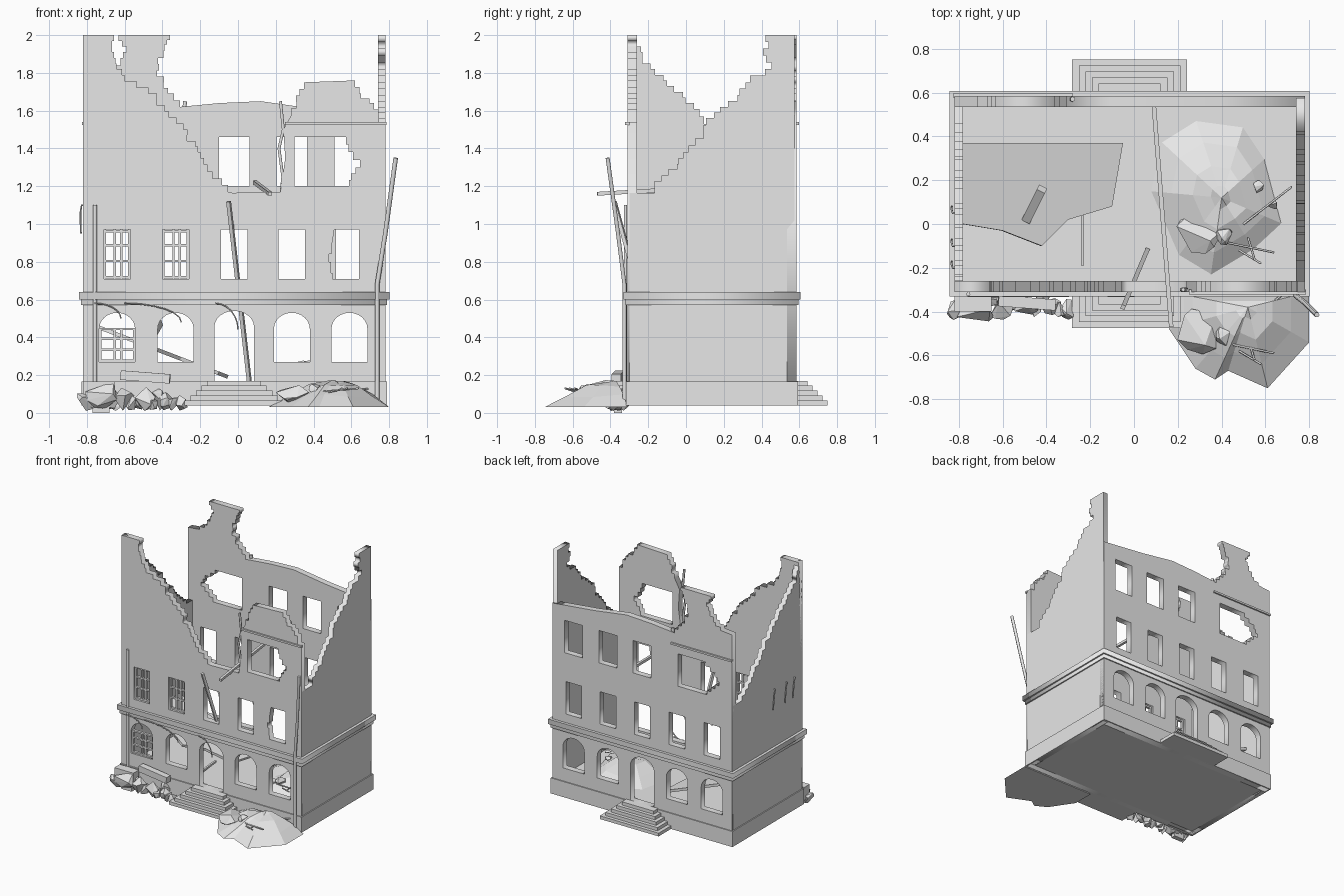
import bpy, bmesh, math, random
from mathutils import Vector

if "Cube" in bpy.data.objects:
    bpy.data.objects.remove(bpy.data.objects["Cube"])

random.seed(4)
stone = bpy.data.materials.new("grey_stone")
stone.diffuse_color = (0.8, 0.8, 0.8, 1)
stone.use_nodes = True
stone.node_tree.nodes["Principled BSDF"].inputs["Base Color"].default_value = stone.diffuse_color


def add(name, mesh):
    ob = bpy.data.objects.new(name, mesh)
    bpy.context.collection.objects.link(ob)
    mesh.materials.clear()
    mesh.materials.append(stone)
    return ob


def from_bm(name, bm):
    bmesh.ops.recalc_face_normals(bm, faces=bm.faces[:])
    me = bpy.data.meshes.new(name)
    bm.to_mesh(me)
    bm.free()
    return add(name, me)


def curve_mesh(name, loops, dims, closed, **props):
    cu = bpy.data.curves.new(name, 'CURVE')
    cu.dimensions = dims
    for k, v in props.items():
        setattr(cu, k, v)
    for loop in loops:
        sp = cu.splines.new('POLY')
        sp.points.add(len(loop) - 1)
        for p, c in zip(sp.points, loop):
            p.co = (*c, 0, 1) if len(c) == 2 else (*c, 1)
        sp.use_cyclic_u = closed
    tmp = bpy.data.objects.new(name + "_tmp", cu)
    bpy.context.collection.objects.link(tmp)
    dg = bpy.context.evaluated_depsgraph_get()
    me = bpy.data.meshes.new_from_object(tmp.evaluated_get(dg))
    bpy.data.objects.remove(tmp)
    return add(name, me)


def panel(name, loops, thick, loc, rot):
    """Flat outline with holes, extruded and stood up."""
    ob = curve_mesh(name, loops, '2D', True, fill_mode='BOTH', extrude=thick / 2)
    ob.location = loc
    ob.rotation_euler = [math.radians(a) for a in rot]
    return ob


def pipe(name, pts, r=0.012):
    ob = curve_mesh(name, [pts], '3D', False, bevel_depth=r, bevel_resolution=1, use_fill_caps=True)
    for f in ob.data.polygons:
        f.use_smooth = len(f.vertices) == 4
    return ob


def box(name, lo, hi):
    bm = bmesh.new()
    bmesh.ops.create_cube(bm, size=1)
    for v in bm.verts:
        v.co = [lo[i] + (v.co[i] + 0.5) * (hi[i] - lo[i]) for i in range(3)]
    return from_bm(name, bm)


def beam(name, p, q, w=0.02):
    p, q = Vector(p), Vector(q)
    ob = box(name, (-w / 2, -w / 2, -(q - p).length / 2), (w / 2, w / 2, (q - p).length / 2))
    ob.location = (p + q) / 2
    ob.rotation_euler = (q - p).to_track_quat('Z', 'Y').to_euler()
    return ob


def bricks(pts, step=0.033, j=0.018):
    """Broken masonry edge: one random setback per brick row."""
    out = []
    for (x0, z0), (x1, z1) in zip(pts, pts[1:]):
        n = max(1, round(abs(z1 - z0) / step))
        for i in range(n):
            x = x0 + (x1 - x0) * (i + 0.5) / n + random.uniform(-j, j)
            out += [(x, z0 + (z1 - z0) * i / n), (x, z0 + (z1 - z0) * (i + 1) / n)]
    return out


def rect(x0, x1, z0, z1):
    return [(x0, z0), (x1, z0), (x1, z1), (x0, z1)]


def arch(cx, w, z0, z1):
    r, h = w / 2, 0.085
    return [(cx - r, z0), (cx + r, z0)] + [
        (cx + r * math.cos(a), z1 - h + h * math.sin(a))
        for a in [math.pi * i / 12 for i in range(13)]]


def chunk(name, c, s):
    """Broken lump of masonry."""
    bm = bmesh.new()
    for _ in range(11):
        d = Vector([random.gauss(0, 1) for _ in range(3)]).normalized()
        bm.verts.new([c[i] + d[i] * s[i] for i in range(3)])
    res = bmesh.ops.convex_hull(bm, input=bm.verts[:])
    bmesh.ops.delete(bm, geom=[v for v in bm.verts if not v.link_faces], context='VERTS')
    return from_bm(name, bm)


def mound(name, outline, c, z, h):
    """Rubble heap rising from an outline to a peak."""
    bm = bmesh.new()
    rings = []
    for t, k in ((0, 0), (0.3, 0.45), (0.6, 0.8), (0.85, 0.95)):
        rings.append([bm.verts.new((x + (c[0] - x) * t, y + (c[1] - y) * t,
                      z + h * k * (random.uniform(0.85, 1.1) if t else 1))) for x, y in outline])
    top = bm.verts.new((*c, z + h))
    n = len(outline)
    for i in range(n):
        for a, b in zip(rings, rings[1:]):
            bm.faces.new((a[i], a[(i + 1) % n], b[(i + 1) % n], b[i]))
        bm.faces.new((rings[-1][i], rings[-1][(i + 1) % n], top))
    bm.faces.new(rings[0])
    return from_bm(name, bm)


# Openings shared by front and back walls
COLS = [-0.64, -0.33, -0.02, 0.285, 0.59]
holes = [rect(x - 0.07, x + 0.07, 0.71, 0.97) for x in COLS[:4]]
holes += [arch(x, 0.19, 0.27, 0.53) for x in COLS if x != -0.02]
holes.append(arch(-0.02, 0.21, 0.17, 0.54))
broken = [(0.64, 0.71)] + [(0.64, 0.97), (0.51, 0.97)] + bricks([(0.51, 0.88), (0.49, 0.8), (0.52, 0.71)])

# Front wall: tall broken left corner, gabled right piece
front = [(-0.82, 0.04), (0.78, 0.04), (0.78, 1.54)]
front += bricks([(0.76, 1.54), (0.70, 1.64), (0.65, 1.69), (0.62, 1.76)])
front += bricks([(0.37, 1.75), (0.33, 1.68), (0.26, 1.58)])
front += [(0.24, 1.5), (0.25, 1.35), (0.225, 1.17), (-0.03, 1.165)]
front += bricks([(-0.05, 1.17), (-0.2, 1.35), (-0.28, 1.5), (-0.46, 1.69), (-0.62, 1.79), (-0.67, 1.88), (-0.66, 2.0)])
front += [(-0.82, 2.0)]
gap = [(0.30, 1.2)] + bricks([(0.58, 1.2), (0.64, 1.3), (0.62, 1.38), (0.55, 1.46)]) + [(0.30, 1.46)]
panel("front_wall", [front, gap, broken] + holes, 0.05, (0, -0.285, 0), (90, 0, 0))

# Back wall: level right side, broken stack on the left
back = [(-0.82, 0.04), (0.78, 0.04), (0.78, 1.57), (0.4, 1.61), (0.12, 1.65), (-0.1, 1.64)]
back += bricks([(-0.28, 1.62), (-0.36, 1.69), (-0.42, 1.78), (-0.41, 1.88), (-0.37, 1.95), (-0.37, 2.0)])
back += bricks([(-0.63, 2.0), (-0.59, 1.88), (-0.66, 1.8), (-0.74, 1.75)]) + [(-0.82, 1.74)]
gap = [(-0.34, 1.2), (-0.34, 1.46)] + bricks([(-0.55, 1.46), (-0.68, 1.36), (-0.69, 1.3), (-0.6, 1.2)])
upper = [rect(x - 0.08, x + 0.08, 1.2, 1.46) for x in COLS[2:]]
panel("back_wall", [back, gap, rect(0.52, 0.66, 0.71, 0.97)] + upper + holes, 0.05, (0, 0.56, 0), (90, 0, 0))

# Side walls, each rising to one tall corner
right = [(-0.3, 0.04), (0.575, 0.04), (0.575, 2.0)]
right += bricks([(0.41, 2.0), (0.44, 1.82), (0.31, 1.75), (0.25, 1.65), (0.13, 1.56), (0.02, 1.38), (-0.2, 1.165)])
right += [(-0.3, 1.165)]
left = [(-0.3, 0.04), (0.575, 0.04), (0.575, 1.165)]
left += bricks([(0.48, 1.165), (0.27, 1.37), (0.13, 1.53), (0.05, 1.61), (-0.05, 1.7), (-0.13, 1.79), (-0.24, 1.88), (-0.27, 2.0)])
left += [(-0.3, 2.0)]
panel("right_wall", [right], 0.04, (0.76, 0, 0), (90, 0, 90))
panel("left_wall", [left], 0.04, (-0.8, 0, 0), (90, 0, 90))

# Plinth, ledge and mouldings
box("plinth", (-0.828, -0.318, 0.04), (0.788, 0.593, 0.165))
for name, o, z, t in (("ledge", 0.022, 0.62, 0.04), ("ledge_moulding", 0.01, 0.585, 0.03)):
    panel(name, [rect(-0.82 - o, 0.78 + o, -0.31 - o, 0.585 + o), rect(-0.79, 0.75, -0.28, 0.555)],
          t, (0, 0, z), (0, 0, 0))
box("front_top_moulding", (0.25, -0.322, 1.525), (0.785, -0.30, 1.54))
box("back_top_moulding", (-0.825, 0.575, 1.525), (-0.28, 0.597, 1.54))

# Stepped stairs at both doors
for name, wall, sign in (("front_step", -0.30, -1), ("back_step", 0.575, 1)):
    for i in range(5):
        ys = sorted((wall, wall + sign * (0.175 - 0.027 * i)))
        s = 0.262 - 0.03 * i
        box(f"{name}_{i}", (-0.02 - s, ys[0], 0.04), (-0.02 + s, ys[1], 0.066 + 0.026 * i))

# Window glazing bars
for x, z0, z1, w in ((-0.64, 0.71, 0.97, 0.07), (-0.33, 0.71, 0.97, 0.07), (-0.64, 0.27, 0.45, 0.095)):
    for dx in (-w + 0.006, -0.012, 0.022, w - 0.006):
        box("window_bar", (x + dx - 0.006, -0.295, z0), (x + dx + 0.006, -0.275, z1))
    for k in (0.03, 0.36, 0.68, 0.97):
        z = z0 + (z1 - z0) * k
        box("window_rail", (x - w, -0.295, z - 0.006), (x + w, -0.275, z + 0.006))

# Drain pipes, cracked edges, wires and hooks
pipe("left_drain_pipe", [(-0.757, -0.32, 0.04), (-0.757, -0.32, 1.1)], 0.01)
pipe("right_drain_pipe", [(0.737, -0.326, 0.04), (0.737, -0.326, 0.68), (0.78, -0.36, 0.95), (0.835, -0.415, 1.35)], 0.012)
CRACK = [(0, 1.12), (0.012, 1.25), (-0.008, 1.4), (0.015, 1.5), (0, 1.65)]
pipe("front_crack", [(0.225 + x, -0.30, z) for x, z in CRACK], 0.009)
pipe("back_crack", [(-0.28 - x, 0.57, z) for x, z in CRACK], 0.012)
for x0, x1, dz in ((-0.6, -0.3, 0.1), (-0.12, 0.0, 0.14), (-0.76, -0.62, 0.08)):
    pipe("loose_wire", [(x0 + (x1 - x0) * math.sin(a), -0.33, 0.58 - dz * (1 - math.cos(a)))
                        for a in [i * math.pi / 12 for i in range(7)]], 0.004)
for y in (-0.2, -0.1, 0.05):
    pipe("bent_rebar", [(-0.815, y, 1.1), (-0.828, y, 1.1), (-0.834, y + 0.02, 1.06), (-0.832, y + 0.03, 0.95)], 0.005)

# Fallen beams
beam("leaning_beam", (0.06, -0.12, 0.165), (-0.05, -0.38, 1.12))
beam("crossing_beam", (0.09, 0.55, 1.22), (0.17, -0.47, 1.16))
beam("floor_beam", (-0.42, 0.16, 0.48), (-0.49, 0.02, 0.36), 0.04)
beam("floor_strip", (-0.235, -0.19, 0.18), (-0.235, 0.05, 0.2), 0.015)

# Collapsed floor slab inside
bm = bmesh.new()
pts = [(-0.78, 0.37), (-0.05, 0.37), (-0.1, 0.08), (-0.3, 0.02), (-0.42, -0.1), (-0.6, -0.03), (-0.78, 0.0)]
bm.faces.new([bm.verts.new((x, y, 0.2 + 0.28 * (-0.05 - x) / 0.73)) for x, y in pts])
slab = from_bm("collapsed_floor", bm)
slab.modifiers.new("thickness", 'SOLIDIFY').thickness = 0.02

# Rubble heaps outside and inside, with rocks and rebar
mound("outer_rubble", [(0.16, -0.31), (0.16, -0.48), (0.28, -0.66), (0.37, -0.71), (0.43, -0.67), (0.61, -0.75),
                       (0.8, -0.54), (0.8, -0.31)], (0.52, -0.38), 0.03, 0.14)
mound("inner_rubble", [(0.07, 0.15), (0.12, 0.38), (0.28, 0.48), (0.5, 0.45), (0.6, 0.3), (0.68, 0.0), (0.55, -0.12),
                       (0.35, -0.24), (0.2, -0.15)], (0.4, 0.12), 0.16, 0.12)
for dy, z in ((0, 0.23), (-0.46, 0.1)):
    chunk("rubble_rock", (0.3, -0.03 + dy, z), (0.11, 0.11, 0.06))
    chunk("rubble_stone", (0.41, -0.05 + dy, z + 0.02), (0.04, 0.05, 0.04))
    for a, b in (((0.4, -0.08), (0.64, -0.13)), ((0.48, -0.12), (0.58, -0.18)), ((0.52, -0.06), (0.55, -0.16)),
                 ((0.5, 0.0), (0.72, 0.17))):
        pipe("rubble_rebar", [(a[0], a[1] + dy, z + 0.01), (b[0], b[1] + dy, z + 0.03)], 0.005)
for x, y in ((0.48, 0.2), (0.57, 0.17), (0.63, 0.08)):
    chunk("small_stone", (x, y, 0.22), (0.03, 0.03, 0.02))

# Masonry debris along the left of the front
chunk("debris_block", (-0.72, -0.385, 0.1), (0.11, 0.07, 0.08))
beam("debris_slab", (-0.62, -0.35, 0.2), (-0.36, -0.37, 0.18), 0.05)
box("debris_tub", (-0.82, -0.4, 0.06), (-0.65, -0.33, 0.165))
box("debris_foot", (-0.77, -0.38, 0.0), (-0.68, -0.34, 0.06))
for i in range(14):
    x = -0.8 + 0.5 * i / 13
    s = random.uniform(0.04, 0.075)
    chunk("debris_lump", (x, random.uniform(-0.4, -0.34), s + 0.01), (s * 0.9, 0.05, s))
